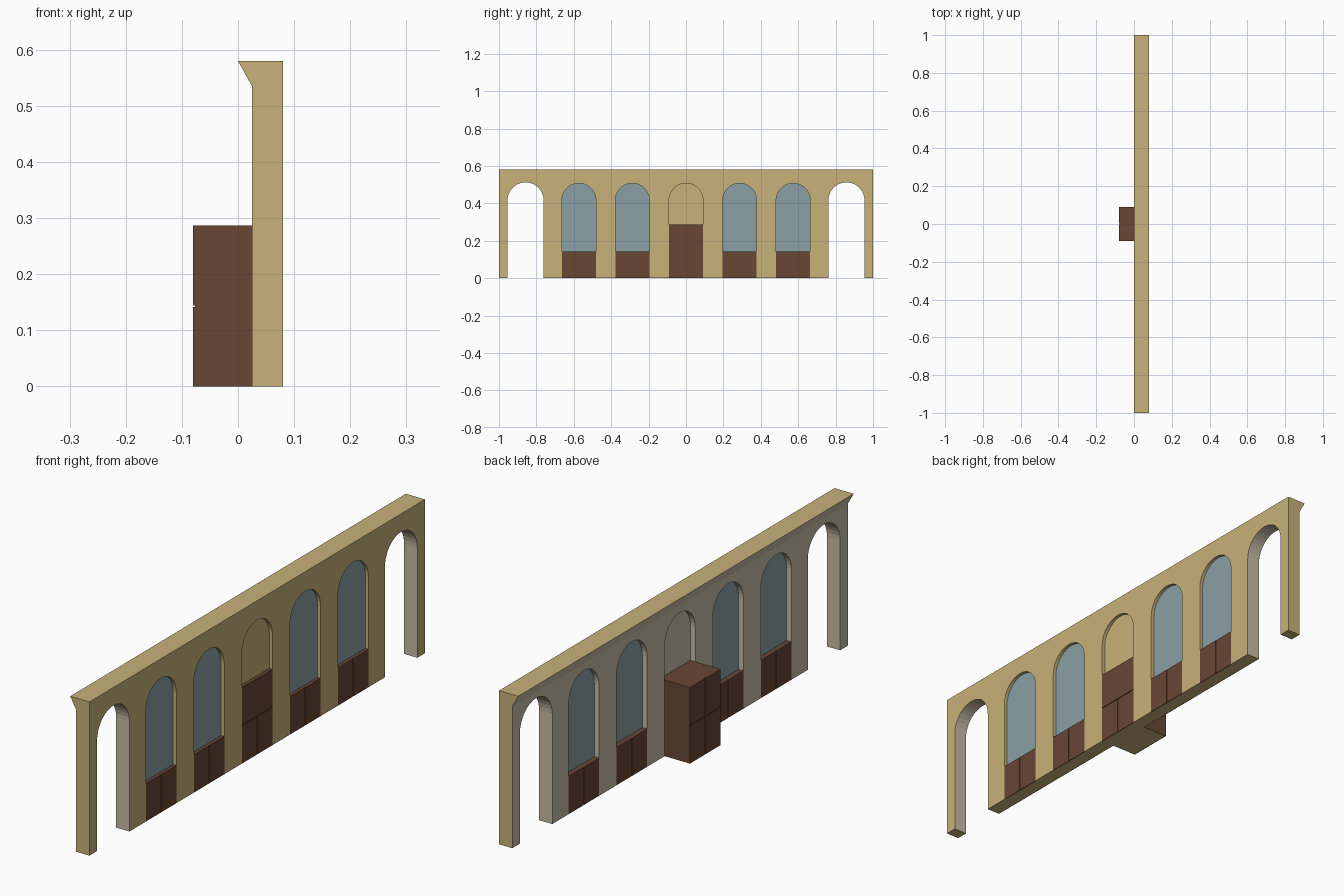
import bpy, bmesh, math

if "Cube" in bpy.data.objects:
    bpy.data.objects.remove(bpy.data.objects["Cube"])


def mat(name, rgb):
    lin = [((c / 255 + 0.055) / 1.055) ** 2.4 for c in rgb]
    m = bpy.data.materials.new(name)
    m.diffuse_color = (*lin, 1)
    m.use_nodes = True
    m.node_tree.nodes["Principled BSDF"].inputs["Base Color"].default_value = m.diffuse_color
    return m


TAN = mat("tan plaster", (200, 178, 122))
STONE = mat("pale stone", (200, 188, 166))
WOOD = mat("brown wood", (104, 70, 53))
GLASS = mat("blue grey glass", (139, 160, 165))

BACK, FRONT, TOP = 0.025, 0.08, 0.58      # wall faces in x, wall height
SILL, BOX_H, BOX_X = 0.143, 0.287, -0.08  # panel height, cabinet height and reach
GLASS_X = (0.045, 0.067)
WIN_R, WIN_TOP = 0.091, 0.507
OPEN_R, OPEN_TOP = 0.0965, 0.512
WINDOWS = [-0.573, -0.287, 0.287, 0.573]
OPENINGS = [-0.858, 0.858]


def arch(c, r, top, z0=0.0, n=18):
    """Outline of an arch in y, z running from left foot to right foot."""
    pts = [(c - r, z0)]
    for i in range(n + 1):
        a = math.pi * (1 - i / n)
        pts.append((c + r * math.cos(a), top - r + r * math.sin(a)))
    return pts + [(c + r, z0)]


def prism(name, outline, xs, mats, rule):
    """Extrude a y, z outline through the x stations; rule(face) picks the material."""
    bm = bmesh.new()
    rings = [[bm.verts.new((x, y, z)) for y, z in outline] for x in xs]
    caps = [bm.faces.new(rings[0]), bm.faces.new(rings[-1])]
    n = len(outline)
    for a, b in zip(rings, rings[1:]):
        for i in range(n):
            j = (i + 1) % n
            bm.faces.new((a[i], a[j], b[j], b[i]))
    bmesh.ops.recalc_face_normals(bm, faces=bm.faces)
    for f in bm.faces:
        f.material_index = rule(f)
    bmesh.ops.triangulate(bm, faces=caps)
    me = bpy.data.meshes.new(name)
    bm.to_mesh(me)
    bm.free()
    for m in mats:
        me.materials.append(m)
    ob = bpy.data.objects.new(name, me)
    bpy.context.collection.objects.link(ob)
    return ob


def box(name, x, y, z, mats, rule=lambda f: 0):
    rect = [(y[0], z[0]), (y[0], z[1]), (y[1], z[1]), (y[1], z[0])]
    return prism(name, rect, x, mats, rule)


# Arcaded wall: pale back and passage reveals, tan elsewhere
def wall_rule(f):
    c = f.calc_center_median()
    if f.normal.x < -0.5:
        return 1
    outer = abs(f.normal.x) > 0.5 or c.z < 0.001 or c.z > TOP - 0.001 or abs(c.y) > 0.999
    if outer:
        return 0
    return 1 if abs(c.y) > 0.7 or c.x < 0.05 else 0


outline = [(-1, 0)]
for c in sorted(OPENINGS + WINDOWS + [0]):
    outline += arch(c, OPEN_R, OPEN_TOP) if c in OPENINGS else arch(c, WIN_R, WIN_TOP)
outline += [(1, 0), (1, TOP), (-1, TOP)]
prism("arcade_wall", outline, [BACK, 0.055, FRONT], [TAN, STONE], wall_rule)

# Sloping cornice along the back
bm = bmesh.new()
ends = [[bm.verts.new((x, y, z)) for x, z in ((0, TOP), (BACK, TOP), (BACK, 0.535))]
        for y in (-1, 1)]
for e in ends:
    bm.faces.new(e)
for i in range(3):
    j = (i + 1) % 3
    bm.faces.new((ends[0][i], ends[0][j], ends[1][j], ends[1][i]))
bmesh.ops.recalc_face_normals(bm, faces=bm.faces)
for f in bm.faces:
    f.material_index = 1 if f.normal.x < -0.3 else 0
me = bpy.data.meshes.new("cornice")
bm.to_mesh(me)
bm.free()
me.materials.append(TAN)
me.materials.append(STONE)
bpy.context.collection.objects.link(bpy.data.objects.new("cornice", me))


def leaves(name, x, c, z, split=True):
    """Door leaves with a thin groove between them."""
    g = 0.0015
    spans = [(c - WIN_R, c - g), (c + g, c + WIN_R)] if split else [(c - WIN_R, c + WIN_R)]
    for y in spans:
        box(name, x, y, z, [WOOD])


def under(f):
    return 1 if f.normal.z < -0.5 else 0


# Windows: glass above, timber panels below
T = 0.003
for c in WINDOWS:
    prism("window_glass", arch(c, WIN_R, WIN_TOP, SILL), GLASS_X, [GLASS], lambda f: 0)
    box("panel_core", (BACK + T, FRONT - T), (c - WIN_R, c + WIN_R), (0, SILL), [WOOD, TAN], under)
    leaves("panel_leaf_back", (BACK, BACK + T), c, (0, SILL))
    leaves("panel_leaf_front", (FRONT - T, FRONT), c, (0, SILL))

# Blind centre arch, pale on the back
prism("blind_arch", arch(0, WIN_R, WIN_TOP, BOX_H), GLASS_X, [TAN, STONE],
      lambda f: 1 if f.normal.x < -0.5 else 0)

# Cabinet projecting from the back, with doors on both faces
box("cabinet_body", (BOX_X + T, FRONT - T), (-WIN_R, WIN_R), (0, BOX_H), [WOOD, TAN], under)
for z, lower in (((0, SILL - 0.0015), True), ((SILL + 0.0015, BOX_H), False)):
    leaves("cabinet_door_back", (BOX_X, BOX_X + T), 0, z)
    leaves("cabinet_door_front", (FRONT - T, FRONT), 0, z, split=lower)
